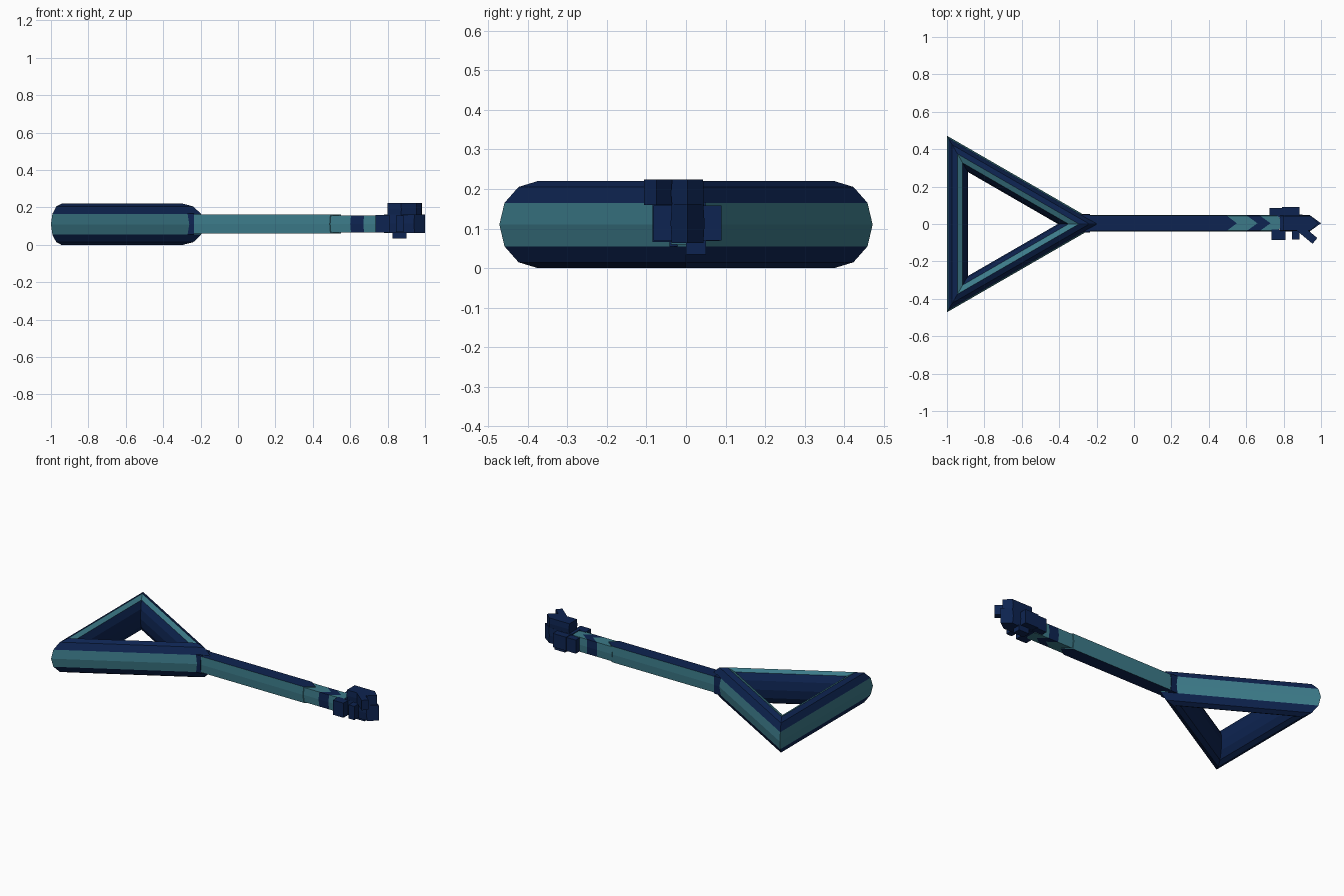
import bpy, bmesh
from math import sin, cos, pi, radians
from mathutils import Matrix, Vector

cube = bpy.data.objects.get("Cube")
if cube:
    bpy.data.objects.remove(cube)


def material(name, rgb):
    m = bpy.data.materials.new(name)
    m.use_nodes = True
    m.diffuse_color = (*rgb, 1)
    m.node_tree.nodes["Principled BSDF"].inputs["Base Color"].default_value = (*rgb, 1)
    return m


NAVY = material("deep navy", (0.0042, 0.0175, 0.082))
TEAL = material("muted teal", (0.045, 0.195, 0.25))
MID = 0.11  # height of the centre line


def finish(name, bm, mats, rule=None):
    """Turn a bmesh into an object, with faces coloured by an optional rule."""
    bmesh.ops.recalc_face_normals(bm, faces=bm.faces)
    bm.normal_update()
    if rule:
        for f in bm.faces:
            f.material_index = rule(f)
    mesh = bpy.data.meshes.new(name)
    bm.to_mesh(mesh)
    bm.free()
    for m in mats:
        mesh.materials.append(m)
    ob = bpy.data.objects.new(name, mesh)
    bpy.context.collection.objects.link(ob)
    return ob


def bridge(bm, a, b):
    n = len(a)
    return [bm.faces.new((a[i], a[(i + 1) % n], b[(i + 1) % n], b[i])) for i in range(n)]


# Triangular bow: an oval twelve-sided section mitred round three corners
def build_bow():
    bm = bmesh.new()
    centre, radius, sides = -0.7275, 0.2165, 12
    rings = []
    for corner in range(3):
        a = corner * 2 * pi / 3
        ring = []
        for i in range(sides):
            t = 2 * pi * i / sides
            reach = 2 * (radius + 0.056 * cos(t))
            ring.append(bm.verts.new((centre + reach * cos(a), reach * sin(a), MID + MID * sin(t))))
        rings.append(ring)
    for c in range(3):
        for i, f in enumerate(bridge(bm, rings[c], rings[(c + 1) % 3])):
            # Outer band and the strip just inside the crest are teal
            f.material_index = 1 if i in (0, sides - 1, sides // 4) else 0
    finish("triangle_bow", bm, (NAVY, TEAL))


# Shaft pieces: slightly bulged section, ends optionally drawn to a point
def shaft_piece(name, x0, x1, mats, half=0.045, low=0.06, high=0.163,
                point0=0.0, point1=0.0, y=0.004, rule=None):
    bm = bmesh.new()
    mid, inner = (low + high) / 2, half * 0.93
    profile = [(half, mid), (inner, high), (0, high), (-inner, high),
               (-half, mid), (-inner, low), (0, low), (inner, low)]
    ends = []
    for x, p in ((x0, point0), (x1, point1)):
        ends.append([bm.verts.new((x + p * (1 - abs(u) / half), y + u, z)) for u, z in profile])
    bridge(bm, *ends)
    for ring in ends:
        # Split each end along its ridge so both halves stay flat
        bm.faces.new((ring[6], ring[7], ring[0], ring[1], ring[2]))
        bm.faces.new((ring[2], ring[3], ring[4], ring[5], ring[6]))
    return finish(name, bm, mats, rule)


def block(name, x, y, z, turn=0):
    """A box from its ranges, turned about its own upright axis."""
    bm = bmesh.new()
    ranges = (x, y, z)
    centre = Vector([(a + b) / 2 for a, b in ranges])
    size = [b - a for a, b in ranges] + [1]
    bmesh.ops.create_cube(bm, size=1, matrix=Matrix.Translation(centre)
                          @ Matrix.Rotation(radians(turn), 4, "Z") @ Matrix.Diagonal(size))
    return finish(name, bm, (NAVY,))


build_bow()
shaft_piece("collar", -0.3, -0.235, (NAVY,), half=0.049, low=0.055, high=0.167)
shaft_piece("shaft", -0.3, 0.49, (NAVY, TEAL), point1=0.06,
            rule=lambda f: int(abs(f.normal.y) > 0.7))

# Chevron bands
for i, (a, b, m) in enumerate(((0.49, 0.6, TEAL), (0.6, 0.67, NAVY), (0.67, 0.76, TEAL))):
    shaft_piece(f"chevron_band_{i + 1}", a, b, (m,), half=0.043, low=0.065, high=0.158,
                point0=0.06, point1=0.06)

# Bit: pointed core and crest with lugs around them
shaft_piece("bit_core", 0.78, 0.94, (NAVY,), half=0.043, low=0.064, high=0.162, point1=0.06)
shaft_piece("bit_crest", 0.8, 0.94, (NAVY,), half=0.042, low=0.155, high=0.224, point1=0.045)
block("left_lug", (0.79, 0.885), (0.03, 0.09), (0.07, 0.158))
block("left_rear_lug", (0.725, 0.8), (0.035, 0.085), (0.068, 0.155))
block("right_rear_lug", (0.735, 0.81), (-0.085, -0.03), (0.066, 0.16))
block("right_front_lug", (0.845, 0.885), (-0.082, -0.03), (0.07, 0.158))
block("slanted_tooth", (0.87, 0.98), (-0.075, -0.035), (0.16, 0.224), turn=-40)
block("lower_tooth", (0.825, 0.9), (0.0, 0.05), (0.035, 0.07))
